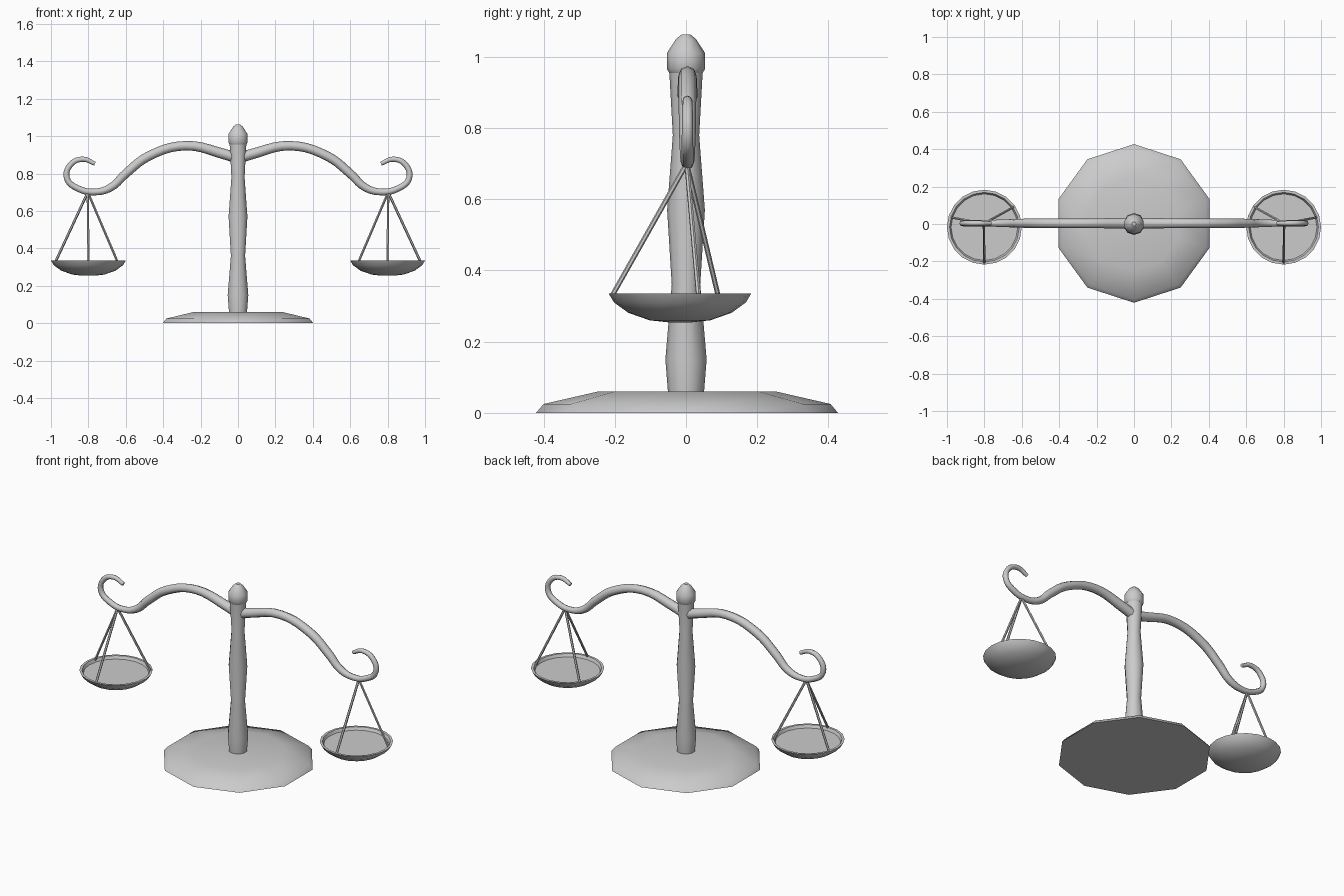
import bpy, bmesh
from math import sin, cos, pi, radians
from mathutils import Vector

if "Cube" in bpy.data.objects:
    bpy.data.objects.remove(bpy.data.objects["Cube"])


def finish(bm, name, mirror=False, angle=40):
    bmesh.ops.recalc_face_normals(bm, faces=bm.faces)
    me = bpy.data.meshes.new(name)
    bm.to_mesh(me)
    bm.free()
    ob = bpy.data.objects.new(name, me)
    bpy.context.collection.objects.link(ob)
    if mirror:
        ob.modifiers.new("mirror", 'MIRROR').use_mirror_merge = False
    bpy.ops.object.select_all(action='DESELECT')
    ob.select_set(True)
    bpy.context.view_layer.objects.active = ob
    bpy.ops.object.shade_smooth_by_angle(angle=radians(angle))
    return ob


def lathe(name, profile, sides, center=(0, 0), **kw):
    """Closed turned shape from (radius, z) points; ends capped by n-gons."""
    bm = bmesh.new()
    rings = []
    for r, z in profile:
        rings.append([bm.verts.new((center[0] + r * cos(pi / 2 + 2 * pi * i / sides),
                                    center[1] + r * sin(pi / 2 + 2 * pi * i / sides), z))
                      for i in range(sides)])
    for a, b in zip(rings, rings[1:]):
        for i in range(sides):
            j = (i + 1) % sides
            bm.faces.new((a[i], a[j], b[j], b[i]))
    bm.faces.new(rings[0])
    bm.faces.new(rings[-1])
    return finish(bm, name, **kw)


# Ten-sided base plate
lathe("base", [(0.424, 0), (0.403, 0.025), (0.25, 0.06)], 10, (0, 0.003))

# Turned post
lathe("post", [(0.05, 0.05), (0.058, 0.15), (0.04, 0.36), (0.053, 0.57),
               (0.037, 0.78), (0.047, 0.96)], 10)

# Knob on top of the post
lathe("knob", [(0.047, 0.955), (0.054, 0.967), (0.054, 1.01),
               (0.028, 1.05), (0.012, 1.063)], 10)

# Curved arms ending in hooks: x, z, radius
path = [(0.01, 0.885, 0.029), (0.07, 0.903, 0.028), (0.28, 0.949, 0.025),
        (0.48, 0.892, 0.025), (0.60, 0.80, 0.024), (0.68, 0.726, 0.021),
        (0.76, 0.702, 0.018), (0.85, 0.718, 0.017), (0.915, 0.775, 0.016),
        (0.895, 0.848, 0.015), (0.83, 0.877, 0.014), (0.765, 0.853, 0.011)]
cu = bpy.data.curves.new("arm_path", 'CURVE')
cu.dimensions = '3D'
cu.bevel_depth = 1.0
cu.bevel_resolution = 2
cu.resolution_u = 5
cu.use_fill_caps = True
sp = cu.splines.new('BEZIER')
sp.bezier_points.add(len(path) - 1)
for p, (x, z, r) in zip(sp.bezier_points, path):
    p.co = (x, 0.004, z)
    p.radius = r
    p.handle_left_type = p.handle_right_type = 'AUTO'
tmp = bpy.data.objects.new("arm_path", cu)
bpy.context.collection.objects.link(tmp)
bpy.context.view_layer.update()
mesh = bpy.data.meshes.new_from_object(tmp.evaluated_get(bpy.context.evaluated_depsgraph_get()))
bpy.data.objects.remove(tmp)
bm = bmesh.new()
bm.from_mesh(mesh)
bmesh.ops.remove_doubles(bm, verts=bm.verts, dist=0.0001)
finish(bm, "arms", mirror=True, angle=60)

# Shallow pans with a thin rim
lathe("pans", [(0.03, 0.254), (0.085, 0.26), (0.145, 0.281), (0.185, 0.31),
               (0.20, 0.335), (0.186, 0.335), (0.178, 0.318)],
      20, (0.8, -0.017), mirror=True)

# Three hanging wires per pan
bm = bmesh.new()
top = Vector((0.803, 0.002, 0.70))
for end in ((0.8, -0.207, 0.33), (0.975, 0.035, 0.33), (0.645, 0.09, 0.33)):
    d = Vector(end) - top
    m = d.to_track_quat('Z', 'Y').to_matrix().to_4x4()
    m.translation = top + d / 2
    bmesh.ops.create_cone(bm, cap_ends=True, segments=6, radius1=0.007,
                          radius2=0.007, depth=d.length, matrix=m)
finish(bm, "wires", mirror=True)
